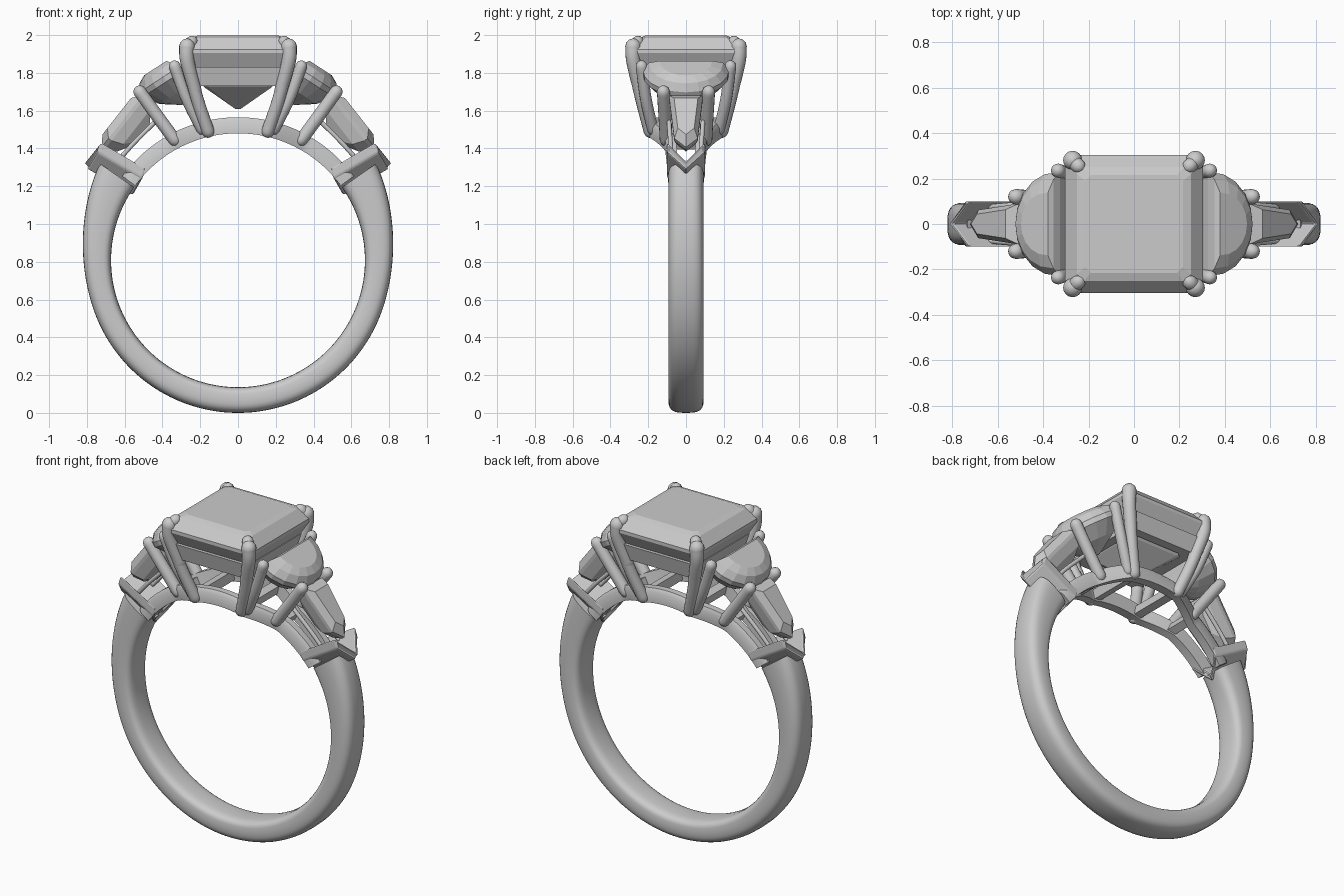
import bpy, bmesh, math
from mathutils import Vector

cube = bpy.data.objects.get("Cube")
if cube:
    bpy.data.objects.remove(cube, do_unlink=True)

metal = bpy.data.materials.new("soft_grey")
metal.use_nodes = True
GREY = (0.6, 0.6, 0.6, 1)
metal.diffuse_color = GREY
metal.node_tree.nodes["Principled BSDF"].inputs["Base Color"].default_value = GREY

CZ, INNER, RAIL_R = 0.808, 0.672, 0.757


def loft(name, rings, closed=False, smooth=False):
    """Skin a list of equal-length point rings; cap the ends unless closed."""
    bm = bmesh.new()
    vs = [[bm.verts.new(p) for p in r] for r in rings]
    n = len(vs[0])
    for k in range(len(vs) if closed else len(vs) - 1):
        a, b = vs[k], vs[(k + 1) % len(vs)]
        for i in range(n):
            j = (i + 1) % n
            bm.faces.new((a[i], a[j], b[j], b[i]))
    if not closed:
        bm.faces.new(vs[0])
        bm.faces.new(vs[-1])
    bmesh.ops.recalc_face_normals(bm, faces=bm.faces)
    me = bpy.data.meshes.new(name)
    bm.to_mesh(me)
    bm.free()
    me.materials.append(metal)
    ob = bpy.data.objects.new(name, me)
    bpy.context.collection.objects.link(ob)
    if smooth:
        bpy.ops.object.select_all(action='DESELECT')
        ob.select_set(True)
        bpy.context.view_layer.objects.active = ob
        bpy.ops.object.shade_smooth_by_angle(angle=math.radians(40))
    return ob


def spline(pts, steps=6):
    """Catmull-Rom points through the control points."""
    p = [pts[0]] + pts + [pts[-1]]
    out = []
    for k in range(1, len(p) - 2):
        a, b, c, d = p[k - 1:k + 3]
        for i in range(steps):
            t = i / steps
            out.append(0.5 * (2 * b + (c - a) * t + (2 * a - 5 * b + 4 * c - d) * t * t
                              + (3 * b - a - 3 * c + d) * t ** 3))
    return out + [pts[-1]]


def prong(name, pts, r0, r1, sides=16):
    """Round wire with domed ends, radius running from r0 to r1."""
    path = spline([Vector(p) for p in pts])
    last = len(path) - 1
    stations = []
    for i, p in enumerate(path):
        t = (path[min(i + 1, last)] - path[max(i - 1, 0)]).normalized()
        r = r0 + (r1 - r0) * i / last
        caps = [0]
        if i == 0:
            caps = [-85, -60, -30, 0]
        elif i == last:
            caps = [0, 30, 60, 85]
        for c in caps:
            c = math.radians(c)
            stations.append((p + t * r * math.sin(c), t, r * math.cos(c)))
    rings = []
    for p, t, r in stations:
        u = t.cross(Vector((0, 1, 0))).normalized()
        v = t.cross(u)
        rings.append([p + r * (u * math.cos(a) + v * math.sin(a))
                      for a in (2 * math.pi * i / sides for i in range(sides))])
    return loft(name, rings, smooth=True)


def polar(r, a, y):
    return Vector((r * math.cos(a), y, CZ + r * math.sin(a)))


# Shank: rounded outside, gently curved inside, growing toward the shoulders
rings = []
for k in range(97):
    deg = -215 + 250 * k / 96
    a = math.radians(deg)
    rise = max(0, (math.sin(a) + 0.35) / 0.92)
    outer = 0.808 + 0.085 * rise ** 2.2
    mid, half = (INNER + outer) / 2, (outer - INNER) / 2
    ring = []
    for i in range(28):
        b = 2 * math.pi * i / 28
        c, s = math.cos(b), math.sin(b)
        e = 0.75 if c > 0 else 0.5
        ring.append(polar(mid + half * math.copysign(abs(c) ** e, c), a,
                          0.093 * math.copysign(abs(s) ** 0.6, s)))
    rings.append(ring)
loft("shank", rings, smooth=True)


# Gallery rails: arched strips that spread apart under the centre stone
def rail_y(x):
    x = abs(x)
    if x < 0.18:
        return 0.17
    if x < 0.36:
        return 0.17 - (x - 0.18) / 0.18 * 0.085
    return 0.085 - (x - 0.36) * 0.08


for sy, side in ((-1, "front"), (1, "back")):
    rings = []
    for k in range(61):
        a = math.radians(36 + 108 * k / 60)
        y = rail_y(0.71 * math.cos(a))
        rings.append([polar(r, a, sy * (y + d)) for r, d in
                      ((INNER, -0.03), (INNER, 0.025), (RAIL_R - 0.02, 0.025),
                       (RAIL_R, 0.01), (RAIL_R, -0.03))])
    loft(side + "_gallery_rail", rings, smooth=True)

# Cross bars joining the two rails
for x in (-0.34, -0.15, 0.15, 0.34):
    a = math.acos(x / 0.71)
    w = rail_y(x)
    loft("gallery_cross_bar", [[polar(r, a + d, y) for r, d in
         ((INNER + 0.01, -0.035), (INNER + 0.01, 0.035), (RAIL_R - 0.02, 0.035), (RAIL_R - 0.02, -0.035))]
        for y in (-w, w)])


# Centre stone: step-cut square with clipped corners
def square(hx, hy, z, clip):
    return [(sx * (hx - (clip if k else 0)), sy * (hy - (0 if k else clip)), z)
            for sx, sy, order in ((1, 1, (0, 1)), (-1, 1, (1, 0)), (-1, -1, (0, 1)), (1, -1, (1, 0)))
            for k in order]


loft("centre_stone", [square(h, h, z, h * 0.12) for h, z in
     ((0.215, 1.997), (0.25, 1.985), (0.303, 1.925), (0.303, 1.905),
      (0.255, 1.82), (0.18, 1.725), (0.015, 1.61))])

# Basket frame below the girdle
loft("basket_frame", [square(hx, hx + 0.015, z, 0.03) for hx, z in
     ((0.265, 1.83), (0.24, 1.73), (0.185, 1.73), (0.215, 1.83))], closed=True)


def stone(name, s, origin, d, outline, layers):
    """Faceted stone on a tilted plane; layers are (height, scale, scale centre u)."""
    d = Vector((d[0], 0, d[1])).normalized()
    n = Vector((-d.z, 0, d.x))
    rings = []
    for h, f, cu in layers:
        ring = []
        for u, v in outline:
            p = Vector((origin[0], 0, origin[1])) + d * (cu + (u - cu) * f) + n * h
            ring.append((s * p.x, v * f, p.z))
        rings.append(ring)
    return loft(name, rings)


half_moon = [(0.235 * math.sin(a) ** 0.9 if 0 < k < 10 else 0, 0.23 * math.cos(a))
             for k, a in ((k, math.pi * k / 10) for k in range(11))]
baguette = [(0, 0.09), (0.29, 0.062), (0.35, 0), (0.29, -0.062), (0, -0.09)]

for s, side in ((1, "left"), (-1, "right")):
    # Side stones
    stone(side + "_half_moon_stone", s, (0.325, 1.825), (0.2, -0.13), half_moon,
          ((0.062, 0.6, 0.06), (0.04, 0.85, 0.06), (0, 1, 0.06), (-0.03, 1, 0.06),
           (-0.11, 0.68, 0.06), (-0.18, 0.12, 0.06)))
    stone(side + "_tapered_stone", s, (0.53, 1.70), (0.22, -0.28), baguette,
          ((0.008, 0.7, 0.16), (-0.03, 1, 0.16), (-0.05, 1, 0.16),
           (-0.11, 0.82, 0.16), (-0.155, 0.4, 0.16)))

    # Shoulder chevron: a V plate extruded toward the finger hole
    vee = [(0.725, 0.1, 1.435), (0.80, 0, 1.335), (0.725, -0.1, 1.435),
           (0.695, -0.1, 1.405), (0.765, 0, 1.29), (0.695, 0.1, 1.405)]
    vee[3:] = [(x + 0.06, y, z - 0.045) for x, y, z in
               ((0.685, -0.1, 1.425), (0.74, 0, 1.335), (0.685, 0.1, 1.425))]
    chevron = loft(side + "_shoulder_chevron",
                   [[(s * (x - m * 0.24), y, z - m * 0.14) for x, y, z in vee] for m in (0, 1)])
    bev = chevron.modifiers.new("soft_edges", 'BEVEL')
    bev.width, bev.segments = 0.01, 2

    for q, end in ((-1, "front"), (1, "back")):
        tag = side + "_" + end
        # Claws of the centre stone
        prong(tag + "_centre_prong",
              [(s * 0.245, q * 0.255, 1.965), (s * 0.272, q * 0.28, 1.925),
               (s * 0.268, q * 0.28, 1.86), (s * 0.215, q * 0.235, 1.66),
               (s * 0.158, q * 0.19, 1.49)], 0.032, 0.034).name += ""
        prong(tag + "_claw_swell", [(s * 0.27, q * 0.28, 1.94), (s * 0.268, q * 0.278, 1.86),
                                    (s * 0.225, q * 0.243, 1.70)], 0.042, 0.034)
        # Inner and outer prongs of the half-moon stone
        prong(tag + "_inner_side_prong", [(s * 0.335, q * 0.235, 1.835),
                                          (s * 0.27, q * 0.212, 1.66),
                                          (s * 0.19, q * 0.175, 1.5)], 0.031, 0.03)
        prong(tag + "_outer_side_prong", [(s * 0.52, q * 0.12, 1.70),
                                          (s * 0.43, q * 0.112, 1.575),
                                          (s * 0.335, q * 0.105, 1.445)], 0.034, 0.034)
        # Slim wall beside the tapered stone
        prong(tag + "_channel_wire", [(s * 0.44, q * 0.09, 1.54), (s * 0.55, q * 0.082, 1.43),
                                      (s * 0.63, q * 0.075, 1.34)], 0.012, 0.012)
